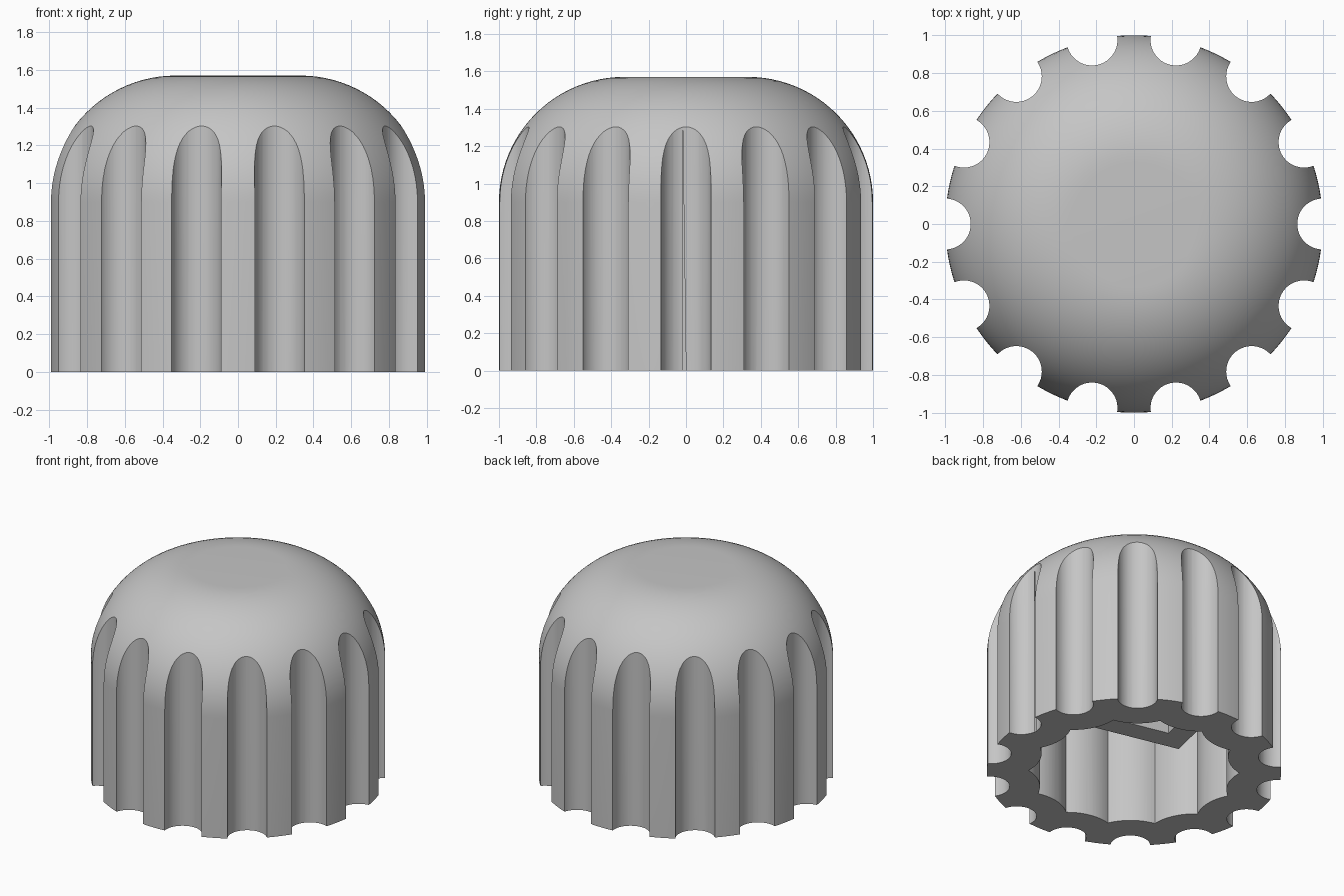
import bpy, bmesh
from math import sin, cos, pi, radians
from mathutils import Matrix, Vector

cube = bpy.data.objects.get("Cube")
if cube:
    bpy.data.objects.remove(cube, do_unlink=True)

GROOVES = 14
STEP = 2 * pi / GROOVES
HEIGHT = 1.57
ROUND = 0.67          # radius of the domed shoulder
CEILING = 1.3         # top of the hollow
GROOVE_R = 0.135
HOLLOW_R = 0.341      # hollow wall follows each groove at this radius

grey = bpy.data.materials.new("light_grey")
grey.use_nodes = True
grey.diffuse_color = (0.56, 0.56, 0.56, 1)
grey.node_tree.nodes["Principled BSDF"].inputs["Base Color"].default_value = grey.diffuse_color


def add_object(name, bm):
    bmesh.ops.recalc_face_normals(bm, faces=bm.faces)
    mesh = bpy.data.meshes.new(name)
    bm.to_mesh(mesh)
    bm.free()
    mesh.materials.append(grey)
    obj = bpy.data.objects.new(name, mesh)
    bpy.context.collection.objects.link(obj)
    return obj


def add_prism(bm, outline, z0, z1):
    face = bm.faces.new([bm.verts.new((x, y, z0)) for x, y in outline])
    result = bmesh.ops.extrude_face_region(bm, geom=[face], use_keep_orig=True)
    top = [v for v in result["geom"] if isinstance(v, bmesh.types.BMVert)]
    bmesh.ops.translate(bm, verts=top, vec=(0, 0, z1 - z0))


def cut(target, cutter):
    mod = target.modifiers.new(cutter.name, "BOOLEAN")
    mod.operation = "DIFFERENCE"
    mod.solver = "EXACT"
    mod.object = cutter
    bpy.ops.object.select_all(action="DESELECT")
    bpy.context.view_layer.objects.active = target
    target.select_set(True)
    bpy.ops.object.modifier_apply(modifier=mod.name)
    bpy.data.objects.remove(cutter, do_unlink=True)


# Domed body, revolved from its profile
bm = bmesh.new()
profile = [(0, 0), (1, 0)]
for i in range(25):
    a = pi / 2 * i / 24
    profile.append((1 - ROUND + ROUND * cos(a), HEIGHT - ROUND + ROUND * sin(a)))
profile.append((0, HEIGHT))
verts = [bm.verts.new((r, 0, z)) for r, z in profile]
edges = [bm.edges.new(pair) for pair in zip(verts, verts[1:])]
bmesh.ops.spin(bm, geom=verts + edges, cent=(0, 0, 0), axis=(0, 0, 1),
               angle=2 * pi, steps=GROOVES * 12, use_duplicate=False)
bmesh.ops.remove_doubles(bm, verts=bm.verts, dist=0.0001)
knob = add_object("knob_body", bm)

# Grip grooves around the side
bm = bmesh.new()
for k in range(GROOVES):
    cx, cy = cos(k * STEP), sin(k * STEP)
    ring = [(cx + GROOVE_R * cos(2 * pi * i / 48 + k * STEP),
             cy + GROOVE_R * sin(2 * pi * i / 48 + k * STEP)) for i in range(48)]
    add_prism(bm, ring, -0.2, HEIGHT + 0.2)
cut(knob, add_object("groove_cutter", bm))

# Scalloped hollow, open at the bottom
spread = radians(27.8)
outline = []
for k in range(GROOVES):
    turn = Matrix.Rotation(k * STEP, 2)
    for i in range(12):
        a = -spread + 2 * spread * i / 12
        outline.append(turn @ Vector((1 - HOLLOW_R * cos(a), HOLLOW_R * sin(a))))
bm = bmesh.new()
add_prism(bm, outline, -0.2, CEILING)
cut(knob, add_object("hollow_cutter", bm))
bpy.ops.object.shade_smooth_by_angle(angle=radians(30))


# Rectangular socket hanging from the ceiling
def box(name, half_x, half_y, z0, z1):
    turn = Matrix.Rotation(-STEP / 2, 2)
    corners = [(-1, -1), (1, -1), (1, 1), (-1, 1)]
    bm = bmesh.new()
    add_prism(bm, [turn @ Vector((x * half_x, y * half_y)) for x, y in corners], z0, z1)
    return add_object(name, bm)


socket = box("shaft_socket", 0.5, 0.31, 0.47, CEILING + 0.02)
cut(socket, box("socket_cutter", 0.34, 0.15, 0.3, CEILING - 0.02))
